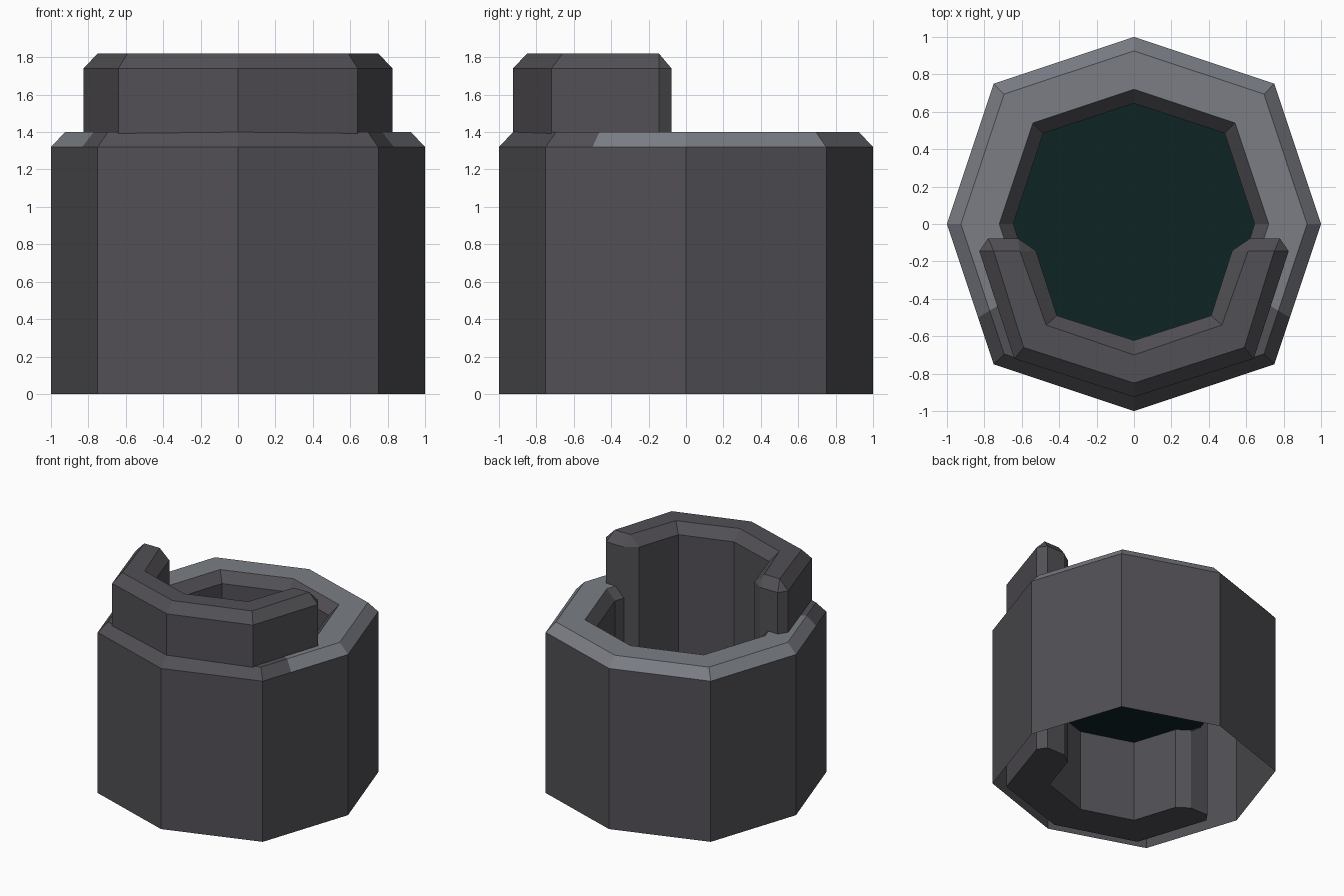
import bpy, bmesh

if "Cube" in bpy.data.objects:
    bpy.data.objects.remove(bpy.data.objects["Cube"])


def material(name, rgb):
    m = bpy.data.materials.new(name)
    m.diffuse_color = (*rgb, 1)
    m.use_nodes = True
    m.node_tree.nodes["Principled BSDF"].inputs["Base Color"].default_value = m.diffuse_color
    return m


dark = material("dark_grey", (0.083, 0.079, 0.089))
light = material("light_grey", (0.196, 0.207, 0.233))
teal = material("deep_teal", (0.0045, 0.0175, 0.018))


def make_object(name, bm, mats):
    me = bpy.data.meshes.new(name)
    bm.to_mesh(me)
    bm.free()
    for m in mats:
        me.materials.append(m)
    ob = bpy.data.objects.new(name, me)
    bpy.context.collection.objects.link(ob)
    return ob


def skin(bm, loops):
    """Bridge a list of equal closed loops with quads."""
    vs = [[bm.verts.new(p) for p in loop] for loop in loops]
    n = len(vs[0])
    faces = []
    for a, b in zip(vs, vs[1:]):
        for i in range(n):
            j = (i + 1) % n
            faces.append(bm.faces.new((a[i], a[j], b[j], b[i])))
    return vs, faces


def octagon(r, d, z):
    """Eight corners plus two points where the rim colour changes."""
    t = 2 / 3
    bx, by = r + (d - r) * t, -d * t
    pts = [(r, 0), (d, d), (0, r), (-d, d), (-r, 0), (-bx, by),
           (-d, -d), (0, -r), (d, -d), (bx, by)]
    return [(x, y, z) for x, y in pts]


# tub: open-bottom outer shell, bevelled rim, inner wall
bm = bmesh.new()
_, faces = skin(bm, [octagon(1, .75, 0), octagon(1, .75, 1.32),
                     octagon(.925, .695, 1.4), octagon(.72, .54, 1.4),
                     octagon(.645, .485, 1.32), octagon(.645, .485, .66)])
for k, f in enumerate(faces):
    if k // 10 in (1, 2) and k % 10 not in (5, 6, 7, 8):
        f.material_index = 1
make_object("tub", bm, [dark, light])

# water surface inside the tub
bm = bmesh.new()
bm.faces.new([bm.verts.new(p) for p in octagon(.645, .485, .67)])
make_object("inner_surface", bm, [teal])

# raised front collar, running from the ground to above the rim
body = [(0, -.925), (.64, -.72), (.827, -.145), (.78, -.077),
        (.62, -.077), (.525, -.142), (.412, -.49), (0, -.622)]
crown = [(0, -.85), (.59, -.66), (.75, -.145), (.75, -.145),
         (.61, -.145), (.61, -.145), (.47, -.54), (0, -.70)]


def mirrored(half, z):
    left = [(-x, y) for x, y in half[1:-1]]
    return [(x, y, z) for x, y in half + left[::-1]]


bm = bmesh.new()
vs, _ = skin(bm, [mirrored(body, 0), mirrored(body, 1.74), mirrored(crown, 1.82)])
for loop in (vs[0], vs[2]):          # bottom and top caps as strips
    ring = loop
    n = len(ring)
    for i in range(3):
        bm.faces.new((ring[i], ring[i + 1], ring[6 - i], ring[7 - i]))
        a, b = -i % n, -(i + 1) % n
        bm.faces.new((ring[a], ring[b], ring[8 + i], ring[7 + i]))
bmesh.ops.remove_doubles(bm, verts=bm.verts, dist=0.001)
bmesh.ops.recalc_face_normals(bm, faces=bm.faces)
make_object("front_collar", bm, [dark])
